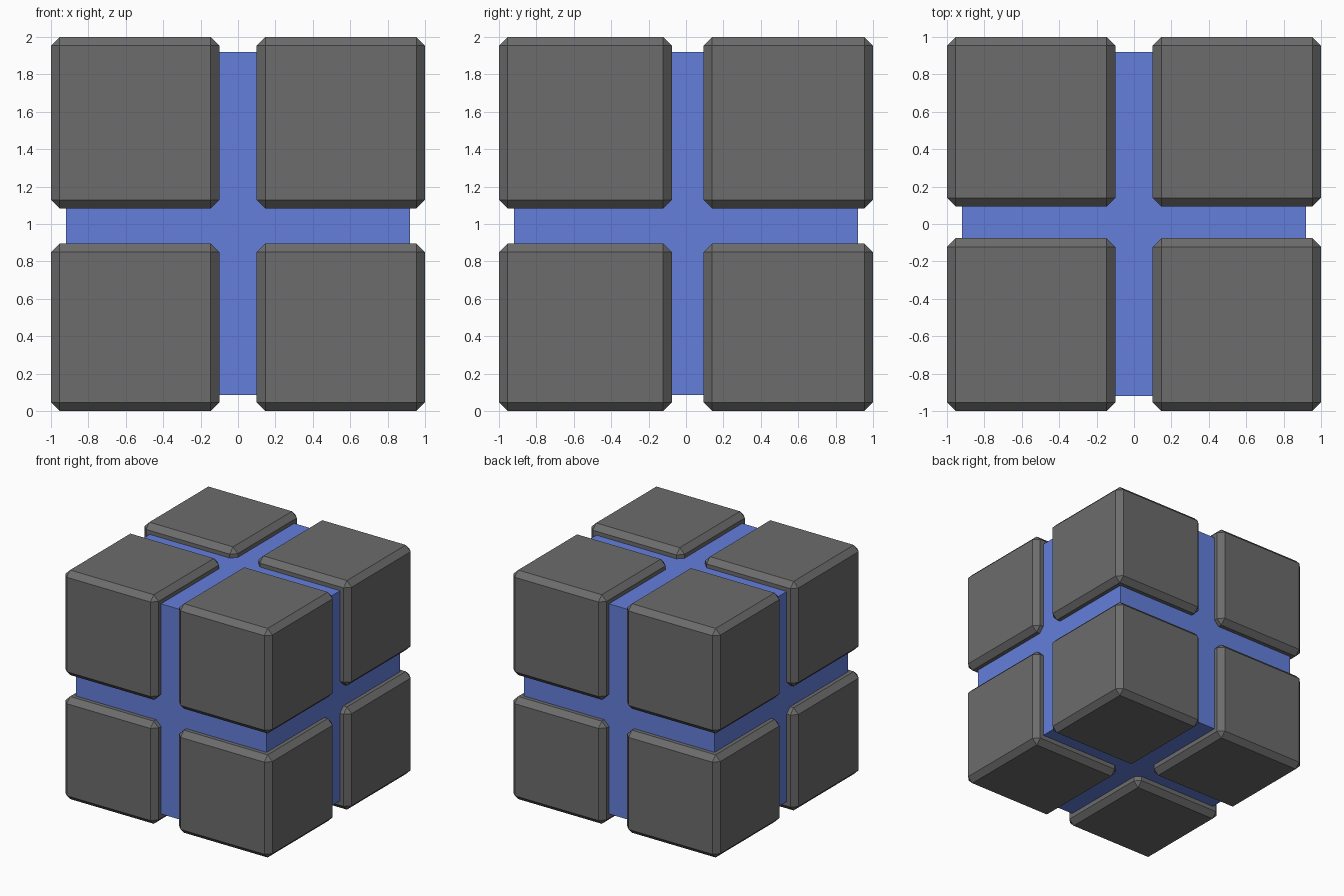
import bpy

default = bpy.data.objects.get("Cube")
if default:
    bpy.data.objects.remove(default, do_unlink=True)


def make_material(name, rgb):
    mat = bpy.data.materials.new(name)
    mat.use_nodes = True
    colour = (*rgb, 1.0)
    mat.diffuse_color = colour
    mat.node_tree.nodes["Principled BSDF"].inputs["Base Color"].default_value = colour
    return mat


def add_box(name, spans, mat, chamfer=0.0):
    """Flat-shaded box from (low, high) spans on x, y and z."""
    centre = [(low + high) / 2 for low, high in spans]
    bpy.ops.mesh.primitive_cube_add(size=1, location=centre)
    box = bpy.context.object
    box.name = name
    box.scale = [high - low for low, high in spans]
    bpy.ops.object.transform_apply(location=False, rotation=False, scale=True)
    box.data.materials.append(mat)
    if chamfer:
        bevel = box.modifiers.new("chamfer", "BEVEL")
        bevel.width = chamfer
        bevel.segments = 1
        bevel.limit_method = "NONE"
    return box


grey = make_material("dark grey", (0.15, 0.15, 0.15))
blue = make_material("blue", (0.125, 0.21, 0.71))

# Inner core showing in the gaps
add_box("core", [(-0.92, 0.92), (-0.92, 0.92), (0.085, 1.92)], blue)

# Eight chamfered corner blocks
x_spans = {"right": (-1, -0.1), "left": (0.1, 1)}
y_spans = {"front": (-1, -0.076), "back": (0.094, 1)}
z_spans = {"lower": (0, 0.896), "upper": (1.083, 2)}
for z_name, z in z_spans.items():
    for y_name, y in y_spans.items():
        for x_name, x in x_spans.items():
            add_box(f"{z_name}_{y_name}_{x_name}_block", [x, y, z], grey, 0.046)
